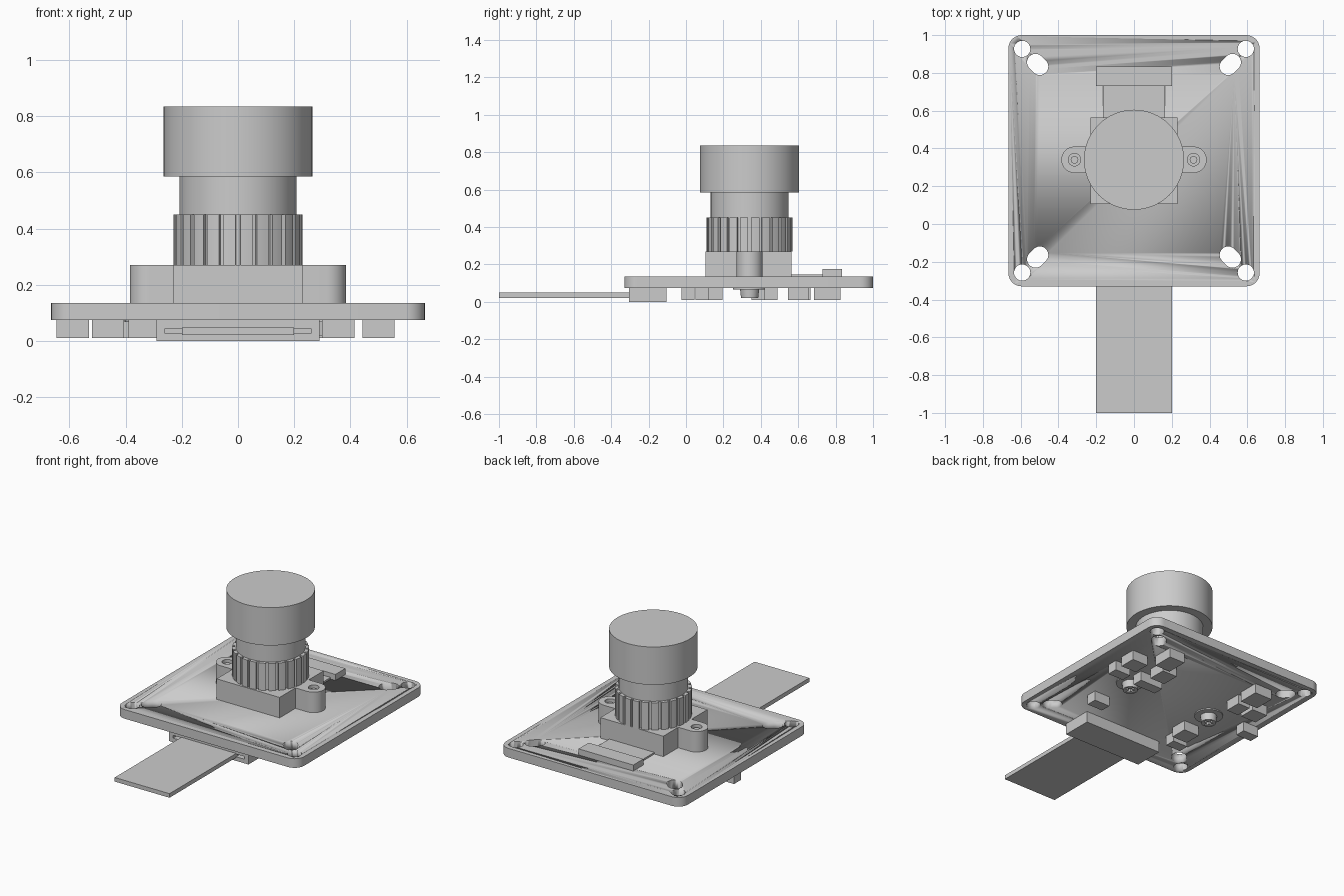
import bpy, bmesh, math

if "Cube" in bpy.data.objects:
    bpy.data.objects.remove(bpy.data.objects["Cube"])

grey = bpy.data.materials.new("plain_grey")
grey.diffuse_color = (0.6, 0.6, 0.6, 1)
grey.use_nodes = True
grey.node_tree.nodes["Principled BSDF"].inputs["Base Color"].default_value = grey.diffuse_color
CY = 0.34          # lens axis
SCREW_X = 0.315


def prism(name, pts, z0, z1, smooth=True):
    """Extrude a flat outline from z0 to z1."""
    bm = bmesh.new()
    face = bm.faces.new([bm.verts.new((x, y, z0)) for x, y in pts])
    top = bmesh.ops.extrude_face_region(bm, geom=[face])["geom"]
    for v in top:
        if isinstance(v, bmesh.types.BMVert):
            v.co.z = z1
    bmesh.ops.recalc_face_normals(bm, faces=bm.faces)
    me = bpy.data.meshes.new(name)
    bm.to_mesh(me)
    bm.free()
    ob = bpy.data.objects.new(name, me)
    bpy.context.collection.objects.link(ob)
    me.materials.append(grey)
    if smooth:
        bpy.ops.object.select_all(action='DESELECT')
        bpy.context.view_layer.objects.active = ob
        ob.select_set(True)
        bpy.ops.object.shade_smooth_by_angle(angle=math.radians(30))
    return ob


def box(name, x0, x1, y0, y1, z0, z1):
    return prism(name, [(x0, y0), (x1, y0), (x1, y1), (x0, y1)], z0, z1, False)


def arc(cx, cy, r, a0, a1, n):
    return [(cx + r * math.cos(math.radians(a0 + (a1 - a0) * i / n)),
             cy + r * math.sin(math.radians(a0 + (a1 - a0) * i / n))) for i in range(n + 1)]


def circle(cx, cy, r, n=32):
    return arc(cx, cy, r, 0, 360, n)[:-1]


def slot(cx, cy, r, half, ang):
    dx, dy = half * math.cos(math.radians(ang)), half * math.sin(math.radians(ang))
    return (arc(cx + dx, cy + dy, r, ang - 90, ang + 90, 12)
            + arc(cx - dx, cy - dy, r, ang + 90, ang + 270, 12))


def cut(target, cutters):
    """Subtract helper solids and drop them afterwards."""
    bpy.context.view_layer.objects.active = target
    for c in cutters:
        m = target.modifiers.new("cut", 'BOOLEAN')
        m.operation, m.solver, m.object = 'DIFFERENCE', 'EXACT', c
        bpy.ops.object.modifier_move_to_index(modifier=m.name, index=0)
        bpy.ops.object.modifier_apply(modifier=m.name)
        bpy.data.objects.remove(c)


# Circuit board with rounded corners, corner holes and diagonal slots
R = 0.07
outline = []
for i, (x, y) in enumerate([(0.595, 0.93), (-0.595, 0.93), (-0.595, -0.26), (0.595, -0.26)]):
    outline += arc(x, y, R, 90 * i, 90 * i + 90, 8)
board = prism("circuit_board", outline, 0.075, 0.135)
holes = []
for sx in (-1, 1):
    for sy in (-1, 1):
        mid = 0.335
        holes.append(prism("hole_cutter", circle(sx * 0.592, mid + sy * 0.592, 0.043), 0, 0.3))
        holes.append(prism("slot_cutter", slot(sx * 0.51, mid + sy * 0.51, 0.045, 0.016, 45 * sx * sy), 0, 0.3))
cut(board, holes)

# Lens mount block with two screw tabs
box("lens_mount", -0.23, 0.23, 0.105, 0.565, 0.135, 0.27)
for s, side in ((-1, "left"), (1, "right")):
    x = s * SCREW_X
    tab_pts = arc(x, CY, 0.07, -90, 90, 16) + [(0.225, CY + 0.07), (0.225, CY - 0.07)]
    if s < 0:
        tab_pts = arc(x, CY, 0.07, 90, 270, 16) + [(-0.225, CY - 0.07), (-0.225, CY + 0.07)]
    tab = prism("mount_tab_" + side, tab_pts, 0.135, 0.27)
    cut(tab, [prism("tab_cutter", circle(x, CY, 0.033, 24), 0.15, 0.3)])
    prism("screw_shaft_" + side, circle(x, CY, 0.02, 24), 0.14, 0.255)
    # Washer and cross-recess screw head under the board
    prism("washer_" + side, circle(x, CY, 0.088), 0.067, 0.0755)
    head = prism("screw_head_" + side, circle(x, CY, 0.051), 0.02, 0.068)
    for v in head.data.vertices:
        if v.co.z < 0.03:
            v.co.x = x + (v.co.x - x) * 0.9
            v.co.y = CY + (v.co.y - CY) * 0.9
    cut(head, [box("cross_cutter", x - 0.032, x + 0.032, CY - 0.008, CY + 0.008, 0, 0.04),
               box("cross_cutter", x - 0.008, x + 0.008, CY - 0.032, CY + 0.032, 0, 0.04)])

# Grooved focus ring
ring = []
for i in range(24):
    a = -90 + 15 * i
    ring += arc(0, CY, 0.214, a - 2, a + 2, 1) + arc(0, CY, 0.23, a + 2, a + 13, 3)
prism("focus_ring", ring, 0.27, 0.45)

# Lens barrel and cap
prism("lens_barrel", circle(0, CY, 0.208, 64), 0.45, 0.585)
prism("lens_cap", circle(0, CY, 0.265, 64), 0.585, 0.835)

# Sensor flex strip and its connector on top
box("sensor_strip", -0.165, 0.165, 0.56, 0.735, 0.135, 0.146)
box("sensor_connector", -0.2, 0.2, 0.73, 0.835, 0.135, 0.175)

# Ribbon cable and its slotted connector below
conn = box("ribbon_connector", -0.29, 0.29, -0.305, -0.105, 0.0, 0.075)
cut(conn, [box("slot_cutter", -0.26, 0.26, -0.4, -0.2, 0.027, 0.045)])
box("ribbon_cable", -0.2, 0.2, -1.0, -0.21, 0.022, 0.049)

# Small chips on the underside: centre x, centre y, size x, size y
chips = [(0.50, 0.60, 0.115, 0.11), (0.345, 0.755, 0.115, 0.14), (0.27, 0.605, 0.11, 0.12),
         (0.27, 0.455, 0.17, 0.07), (0.50, 0.455, 0.115, 0.07), (0.357, 0.085, 0.115, 0.07),
         (-0.30, 0.137, 0.115, 0.115), (-0.335, 0.01, 0.11, 0.07), (-0.35, 0.755, 0.13, 0.14),
         (-0.335, 0.60, 0.09, 0.11), (-0.4625, 0.60, 0.115, 0.11), (-0.5875, 0.385, 0.115, 0.07)]
for i, (x, y, w, d) in enumerate(chips):
    box(f"chip_{i + 1}", x - w / 2, x + w / 2, y - d / 2, y + d / 2, 0.01, 0.0755)
